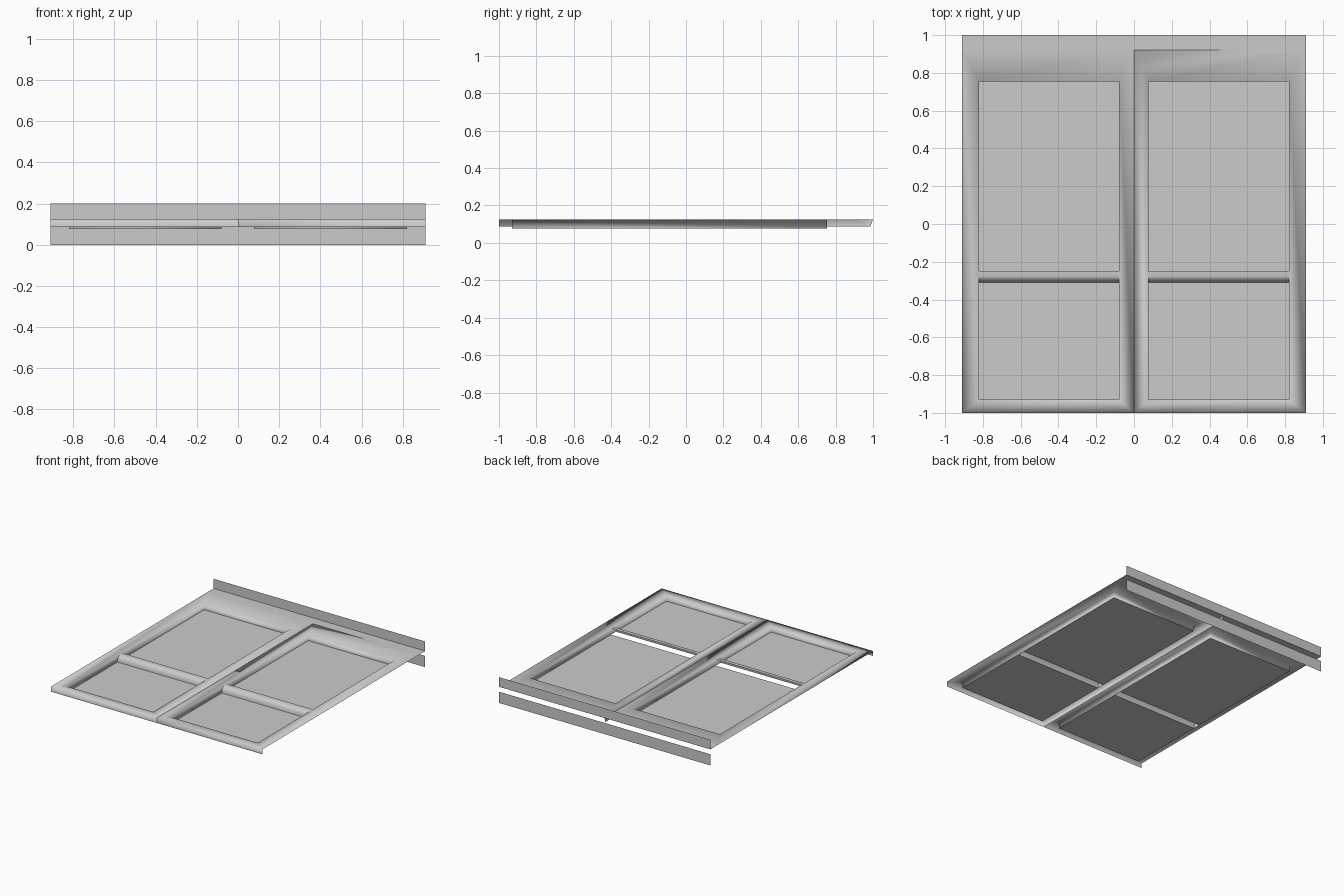
import bpy, math

if "Cube" in bpy.data.objects:
    bpy.data.objects.remove(bpy.data.objects["Cube"])

TOP, LOW, PANE = 0.125, 0.087, 0.077   # rim top, outer lip bottom, panel level


def make(name, verts, faces, smooth=False):
    me = bpy.data.meshes.new(name)
    me.from_pydata(verts, [], faces)
    me.update()
    ob = bpy.data.objects.new(name, me)
    bpy.context.collection.objects.link(ob)
    if smooth:
        me.shade_smooth()
    return ob


def rect(x0, x1, y0, y1, z):
    return [(x0, y0, z), (x1, y0, z), (x1, y1, z), (x0, y1, z)]


def plate(name, x0, x1, y0, y1, z):
    return make(name, rect(x0, x1, y0, y1, z), [(0, 1, 2, 3)])


def frame(name, ox, ix, divider):
    # flat rim, walls dropping into the opening, front lip
    v = (rect(*ox, -1, 0.92, TOP) + rect(*ix, -0.93, 0.755, TOP)
         + rect(*ix, -0.93, 0.755, PANE))
    f = []
    for i in range(4):
        j = (i + 1) % 4
        f += [(i, j, j + 4, i + 4), (i + 4, j + 4, j + 8, i + 8)]
    v += [(ox[0] + (0.005 if divider else 0), -1, LOW),
          (ox[1] + (0 if divider else 0.005), -1, LOW)]
    f.append((1, 0, 12, 13))
    if divider:
        # thin leaning wall between the two halves
        v += [(0.0, 1, TOP), (0.005, 0.985, LOW)]
        f.append((0, 3, 14, 15, 12))
    make(name, v, f, True)


def crossbar(name, x0, x1):
    # flat top with a rounded front, open at the back and below
    prof = [(-0.25, TOP), (-0.275, TOP)]
    for k in range(1, 7):
        a = k * math.pi / 12
        prof.append((-0.275 - 0.035 * math.sin(a),
                     PANE + (TOP - PANE) * math.cos(a)))
    v = [(x, y, z) for y, z in prof for x in (x0, x1)]
    f = [(2 * i, 2 * i + 2, 2 * i + 3, 2 * i + 1) for i in range(len(prof) - 1)]
    make(name, v, f, True)


# two halves
halves = {
    "left": ((-0.91, 0.0), (-0.82, -0.08), (-0.705, -0.215), False),
    "right": ((0.0, 0.91), (0.077, 0.82), (0.195, 0.685), True),
}
for side, (outer, inner, small, div) in halves.items():
    frame(side + "_frame", outer, inner, div)
    plate(side + "_upper_panel", *inner, -0.25, 0.755, PANE)
    plate(side + "_lower_panel", *inner, -0.93, -0.31, PANE)
    plate(side + "_inset_plate", *small, -0.215, 0.105, PANE + 0.002)
    crossbar(side + "_crossbar", *inner)

# rear shelf joining both halves
plate("rear_shelf", -0.91, 0.91, 0.92, 1.0, TOP)

# upright strips along the back edge
for name, z0, z1 in (("rear_lower_strip", 0.0, LOW), ("rear_upper_strip", TOP, 0.2)):
    make(name, [(-0.91, 1, z0), (0.91, 1, z0), (0.91, 1, z1), (-0.91, 1, z1)],
         [(0, 1, 2, 3)])
